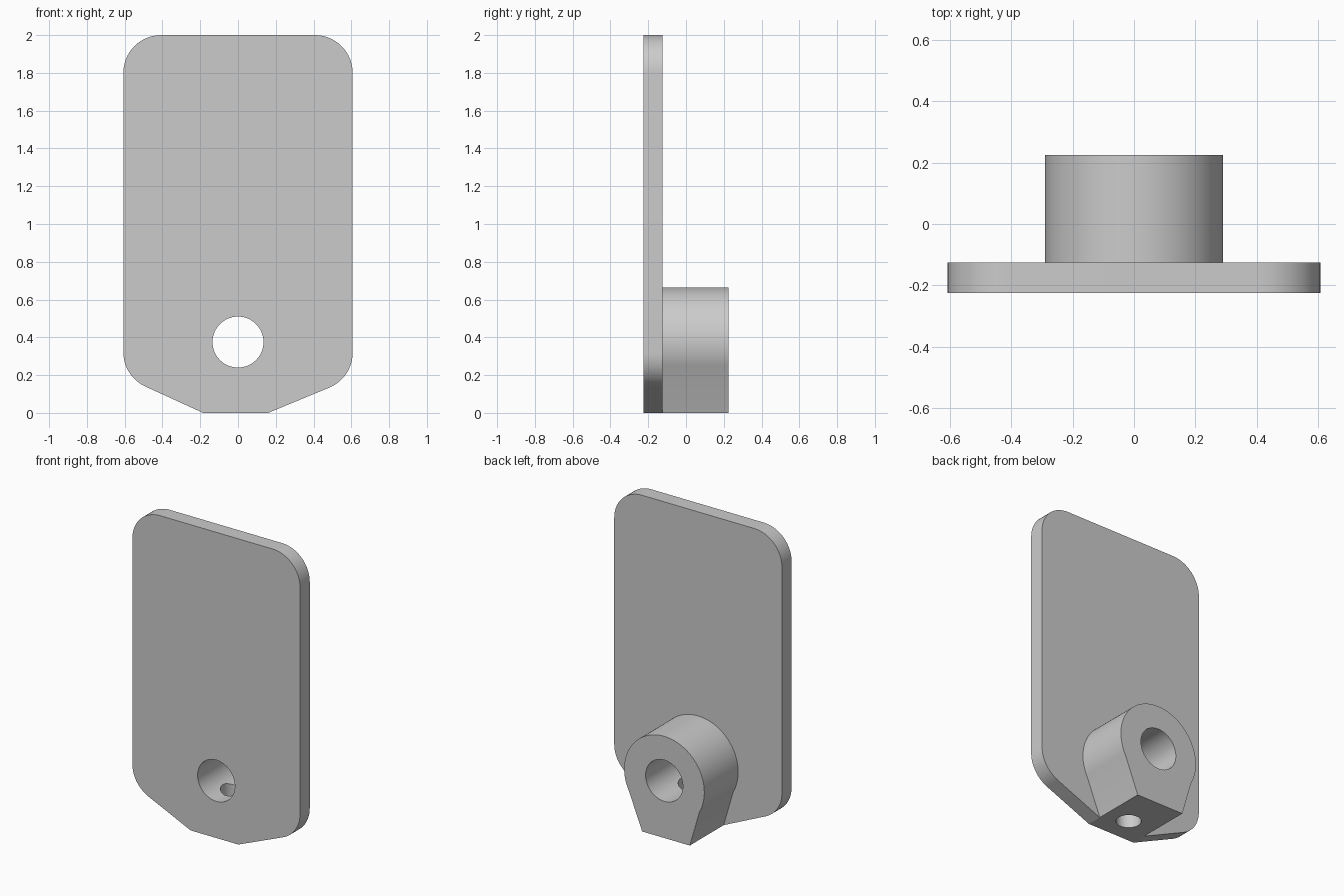
import bpy, bmesh, math
from mathutils import Vector

cube = bpy.data.objects.get("Cube")
if cube:
    bpy.data.objects.remove(cube, do_unlink=True)

FRONT, PLATE_BACK, BACK = -0.225, -0.125, 0.225
HALF_W, TOP = 0.607, 2.0
FOOT_L, FOOT_R = -0.185, 0.16          # ends of the flat foot
BORE_Z, BOSS_R, BORE_R = 0.375, 0.29, 0.135
CORNER_R, STEPS = 0.2, 16

grey = bpy.data.materials.new("plain_grey")
grey.use_nodes = True
grey.diffuse_color = (0.6, 0.6, 0.6, 1)
grey.node_tree.nodes["Principled BSDF"].inputs["Base Color"].default_value = (0.6, 0.6, 0.6, 1)


def fillet(prev, corner, nxt, radius):
    """Points of an arc that rounds one profile corner."""
    p, c, n = Vector(prev), Vector(corner), Vector(nxt)
    u, v = (p - c).normalized(), (n - c).normalized()
    half = u.angle(v) / 2
    centre = c + (u + v).normalized() * radius / math.sin(half)
    start = c + u * radius / math.tan(half) - centre
    end = c + v * radius / math.tan(half) - centre
    sweep = start.angle_signed(end)
    a0 = math.atan2(start.y, start.x)
    return [centre + radius * Vector((math.cos(a), math.sin(a)))
            for a in (a0 - sweep * i / STEPS for i in range(STEPS + 1))]


def extrude_profile(name, points, y0, y1):
    """Solid made by sweeping an (x, z) outline from y0 to y1."""
    bm = bmesh.new()
    face = bm.faces.new([bm.verts.new((x, y0, z)) for x, z in points])
    grown = bmesh.ops.extrude_face_region(bm, geom=[face])["geom"]
    verts = [g for g in grown if isinstance(g, bmesh.types.BMVert)]
    bmesh.ops.translate(bm, verts=verts, vec=(0, y1 - y0, 0))
    bmesh.ops.recalc_face_normals(bm, faces=bm.faces[:])
    mesh = bpy.data.meshes.new(name)
    bm.to_mesh(mesh)
    bm.free()
    mesh.materials.append(grey)
    obj = bpy.data.objects.new(name, mesh)
    bpy.context.collection.objects.link(obj)
    return obj


def cylinder(name, radius, depth, location, rotation=(0, 0, 0)):
    bpy.ops.mesh.primitive_cylinder_add(vertices=64, radius=radius, depth=depth,
                                        location=location, rotation=rotation)
    obj = bpy.context.object
    obj.name = name
    obj.data.materials.append(grey)
    return obj


def combine(target, tool, operation):
    mod = target.modifiers.new(operation.lower(), "BOOLEAN")
    mod.object, mod.operation, mod.solver = tool, operation, "EXACT"
    bpy.context.view_layer.objects.active = target
    bpy.ops.object.modifier_apply(modifier=mod.name)
    bpy.data.objects.remove(tool, do_unlink=True)


# Plate: rounded rectangle with a tapered lower end
outline = [(FOOT_R, 0), (HALF_W, 0.185), (HALF_W, TOP),
           (-HALF_W, TOP), (-HALF_W, 0.193), (FOOT_L, 0)]
profile = [outline[0]]
for i in range(1, 5):
    profile += fillet(outline[i - 1], outline[i], outline[i + 1], CORNER_R)
profile.append(outline[-1])
plate = extrude_profile("mounting_plate", profile, FRONT, PLATE_BACK)

# Boss: round barrel running down into a tapered foot
low = math.asin(-0.14 / BOSS_R)
count = 4 * STEPS
angles = [low + (math.pi - 2 * low) * i / count for i in range(count + 1)]
barrel = [(BOSS_R * math.cos(a), BORE_Z + BOSS_R * math.sin(a)) for a in angles]
boss = extrude_profile("boss", barrel + [(FOOT_L, 0), (FOOT_R, 0)], PLATE_BACK - 0.05, BACK)
combine(plate, boss, "UNION")

# Main bore through everything, and a small hole up into it from the foot
combine(plate, cylinder("bore_cutter", BORE_R, 1, (0, 0, BORE_Z), (math.pi / 2, 0, 0)), "DIFFERENCE")
combine(plate, cylinder("screw_hole_cutter", 0.075, 0.6, (0, -0.05, 0.07)), "DIFFERENCE")

plate.name = "plate_with_boss"
bpy.ops.object.select_all(action="DESELECT")
plate.select_set(True)
bpy.context.view_layer.objects.active = plate
bpy.ops.object.shade_smooth_by_angle(angle=math.radians(20))
